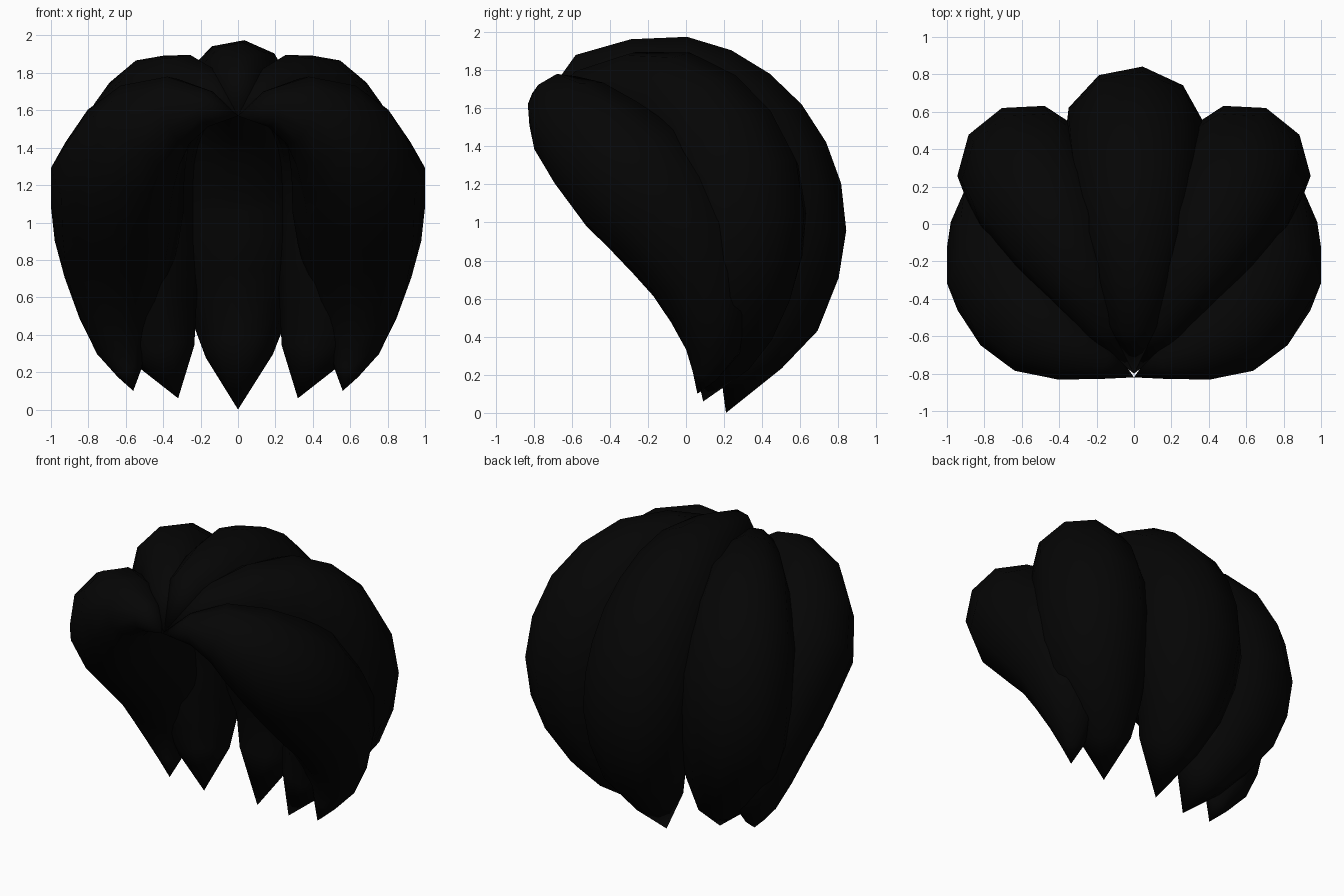
import bpy, bmesh, math
from mathutils import Vector

cube = bpy.data.objects.get("Cube")
if cube:
    bpy.data.objects.remove(cube, do_unlink=True)

BLACK = (0.0015, 0.0015, 0.0015, 1)
hair = bpy.data.materials.new("black_hair")
hair.use_nodes = True
hair.diffuse_color = BLACK
hair.node_tree.nodes["Principled BSDF"].inputs["Base Color"].default_value = BLACK

HEAD = Vector((0, -0.1, 1.0))   # locks wrap around this point
SIDES = 10

# Stations along each round lock: x, y, z, radius
CENTRE = [
    (0, -0.80, 1.57, 0), (0, -0.53, 1.75, 0.14), (0, -0.31, 1.755, 0.21),
    (0, -0.08, 1.705, 0.285), (0, 0.07, 1.635, 0.32), (0, 0.20, 1.53, 0.35),
    (0, 0.31, 1.405, 0.37), (0, 0.395, 1.26, 0.38), (0, 0.44, 1.13, 0.385),
    (0, 0.46, 0.94, 0.385), (0, 0.46, 0.73, 0.345), (0, 0.435, 0.51, 0.27),
    (0, 0.33, 0.31, 0.19), (0, 0.21, 0.0, 0)]
MIDDLE = [
    (0, -0.80, 1.57, 0), (0.14, -0.53, 1.67, 0.14), (0.28, -0.29, 1.69, 0.21),
    (0.39, -0.09, 1.635, 0.28), (0.47, 0.06, 1.53, 0.32), (0.53, 0.17, 1.39, 0.35),
    (0.56, 0.25, 1.22, 0.365), (0.575, 0.275, 1.03, 0.37), (0.56, 0.27, 0.84, 0.355),
    (0.52, 0.25, 0.65, 0.32), (0.45, 0.23, 0.45, 0.24), (0.39, 0.18, 0.29, 0.165),
    (0.32, 0.09, 0.06, 0)]
FRONT = [
    (0, -0.82, 1.57, 0), (0.16, -0.74, 1.61, 0.10), (0.32, -0.665, 1.60, 0.19),
    (0.47, -0.58, 1.52, 0.265), (0.575, -0.45, 1.39, 0.32), (0.645, -0.29, 1.24, 0.36),
    (0.645, -0.13, 1.07, 0.355), (0.65, 0.0, 0.89, 0.33), (0.65, 0.09, 0.70, 0.28),
    (0.645, 0.13, 0.50, 0.21), (0.62, 0.14, 0.32, 0.14), (0.585, 0.10, 0.20, 0.07),
    (0.56, 0.06, 0.10, 0)]


def lock(name, stations, side=1, phase=0.0):
    """A round tapered tube that starts and ends in a point."""
    pts = [Vector(s[:3]) for s in stations]
    bm = bmesh.new()
    rings = []
    for i in range(1, len(pts) - 1):
        tangent = (pts[i + 1] - pts[i - 1]).normalized()
        out = pts[i] - HEAD
        out = (out - tangent * out.dot(tangent)).normalized()
        across = tangent.cross(out)
        ring = []
        for k in range(SIDES):
            a = 2 * math.pi * k / SIDES + phase
            p = pts[i] + (across * math.sin(a) + out * math.cos(a)) * stations[i][3]
            ring.append(bm.verts.new((p.x * side, p.y, p.z)))
        rings.append(ring)
    for r0, r1 in zip(rings, rings[1:]):
        for k in range(SIDES):
            n = (k + 1) % SIDES
            bm.faces.new((r0[k], r0[n], r1[n], r1[k]))
    # Pointed root and tip
    for ring, p in ((rings[0], pts[0]), (rings[-1], pts[-1])):
        apex = bm.verts.new((p.x * side, p.y, p.z))
        for k in range(SIDES):
            bm.faces.new((ring[k], ring[(k + 1) % SIDES], apex))
    bmesh.ops.recalc_face_normals(bm, faces=bm.faces)
    mesh = bpy.data.meshes.new(name)
    bm.to_mesh(mesh)
    bm.free()
    mesh.materials.append(hair)
    ob = bpy.data.objects.new(name, mesh)
    bpy.context.collection.objects.link(ob)
    return ob


locks = [lock("back_centre_lock", CENTRE, phase=0.12)]
for side, label in ((1, "left"), (-1, "right")):
    locks.append(lock(label + "_middle_lock", MIDDLE, side))
    locks.append(lock(label + "_front_lock", FRONT, side))

# Smooth shading with sharp creases kept
bpy.ops.object.select_all(action='DESELECT')
for ob in locks:
    ob.select_set(True)
bpy.context.view_layer.objects.active = locks[0]
bpy.ops.object.shade_smooth_by_angle(angle=math.radians(50))
